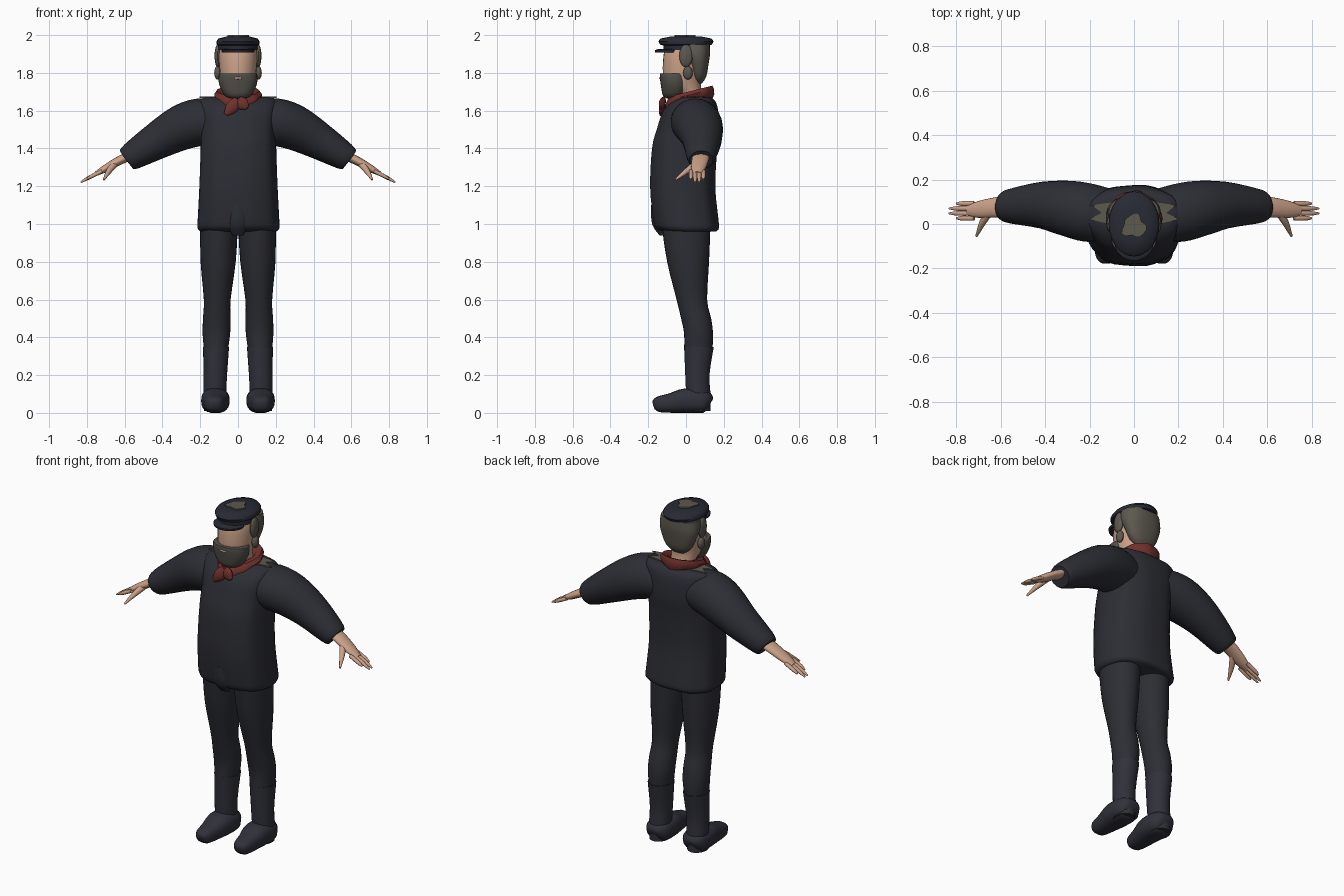
import bpy
import bmesh
from math import cos, sin, pi, copysign
from mathutils import Vector

default_cube = bpy.data.objects.get("Cube")
if default_cube:
    bpy.data.objects.remove(default_cube, do_unlink=True)

X_AXIS, Y_AXIS = Vector((1, 0, 0)), Vector((0, 1, 0))
parts = []


def material(name, red, green, blue):
    mat = bpy.data.materials.new(name)
    mat.use_nodes = True
    mat.diffuse_color = (red, green, blue, 1)
    shader = mat.node_tree.nodes["Principled BSDF"]
    shader.inputs["Base Color"].default_value = mat.diffuse_color
    shader.inputs["Roughness"].default_value = .9
    return mat


wool = material("dark wool", .026, .027, .035)
leather = material("boot leather", .029, .03, .042)
cap_cloth = material("cap cloth", .021, .023, .034)
scarf_red = material("scarf red", .16, .03, .025)
skin = material("skin", .6, .36, .25)
hair_grey = material("hair grey", .11, .1, .08)
beard_grey = material("beard grey", .085, .08, .066)


def finish(name, mat, bm, mirror):
    """Turn a bmesh into a named object, optionally mirrored over x."""
    bmesh.ops.recalc_face_normals(bm, faces=bm.faces)
    mesh = bpy.data.meshes.new(name)
    bm.to_mesh(mesh)
    bm.free()
    mesh.materials.append(mat)
    obj = bpy.data.objects.new(name, mesh)
    bpy.context.scene.collection.objects.link(obj)
    if mirror:
        modifier = obj.modifiers.new("mirror", "MIRROR")
        modifier.use_mirror_merge = False
    parts.append(obj)


def smooth_rows(rows, steps):
    """Fill in rows along a smooth curve through the given ones."""
    rows = [Vector(row) for row in rows]
    padded = [rows[0], *rows, rows[-1]]
    result = []
    for before, start, end, after in zip(padded, padded[1:], padded[2:], padded[3:]):
        for step in range(steps):
            t = step / steps
            bend_in, bend_out = (end - before) / 2, (after - start) / 2
            curve = (start - end) * 2 + bend_in + bend_out
            bow = (end - start) * 3 - bend_in * 2 - bend_out
            result.append(start + bend_in * t + bow * t ** 2 + curve * t ** 3)
    return result + [rows[-1]]


def skin_rings(name, mat, rings, mirror, sides, square=1, ripple=0):
    """Bridge rings given as (center, first axis, second axis) and close both ends."""
    bm = bmesh.new()
    loops = []
    for center, u, v in rings:
        loop = []
        for k in range(sides):
            angle = 2 * pi * k / sides
            across, along = (copysign(abs(w) ** square, w) for w in (cos(angle), sin(angle)))
            wave = 1 + ripple * cos(9 * angle)
            loop.append(bm.verts.new(center + (u * across + v * along) * wave))
        loops.append(loop)
    for low, high in zip(loops, loops[1:]):
        for k in range(sides):
            j = (k + 1) % sides
            bm.faces.new((low[k], low[j], high[j], high[k]))
    bm.faces.new(loops[0])
    bm.faces.new(loops[-1])
    finish(name, mat, bm, mirror)


def upright(name, mat, rows, x=0, lean=0, tilt=0, steps=3, mirror=False, sides=28, **shape):
    """Stack level rings from rows of (z, half width, front y, back y)."""
    rings = []
    for z, width, front, back in smooth_rows(rows, steps):
        center = Vector((x + lean * z, (front + back) / 2, z))
        rings.append((center, X_AXIS * width, Vector((0, 1, tilt)) * (back - front) / 2))
    skin_rings(name, mat, rings, mirror, sides, **shape)


def limb(name, mat, rows, side=Y_AXIS, wide=1, mirror=True, sides=16, **shape):
    """Sweep rings along a path from rows of (x, y, z, radius)."""
    rows = smooth_rows(rows, 3)
    path = [row.to_3d() for row in rows]
    rings = []
    for i, row in enumerate(rows):
        ahead = (path[min(i + 1, len(path) - 1)] - path[max(i - 1, 0)]).normalized()
        v = (side - ahead * side.dot(ahead)).normalized()
        rings.append((path[i], ahead.cross(v) * row[3], v * row[3] * wide))
    skin_rings(name, mat, rings, mirror, sides, **shape)


def ball(name, mat, center, size, mirror=False):
    bm = bmesh.new()
    bmesh.ops.create_uvsphere(bm, u_segments=16, v_segments=10, radius=1)
    bmesh.ops.scale(bm, vec=size, verts=bm.verts)
    bmesh.ops.translate(bm, vec=center, verts=bm.verts)
    finish(name, mat, bm, mirror)


def plate(name, mat, points, z, mirror=False):
    """Thin level plate from an outline."""
    bm = bmesh.new()
    face = bm.faces.new([bm.verts.new((x, y, z)) for x, y in points])
    extruded = bmesh.ops.extrude_face_region(bm, geom=[face])["geom"]
    top = [item for item in extruded if isinstance(item, bmesh.types.BMVert)]
    bmesh.ops.translate(bm, vec=(0, 0, .007), verts=top)
    finish(name, mat, bm, mirror)


# Jacket body, front flap and sleeves
upright("jacket", wool, [
    (.96, .2, -.12, .16), (.98, .217, -.16, .175), (1.04, .215, -.175, .17),
    (1.2, .207, -.19, .155), (1.4, .2, -.18, .165), (1.5, .2, -.155, .175),
    (1.6, .21, -.12, .17), (1.65, .21, -.07, .155), (1.67, .18, -.03, .13),
], sides=36, square=.8, ripple=.012)
upright("jacket_front_flap", wool, [(.94, .03, -.14, -.11), (1, .05, -.18, -.12), (1.1, .03, -.185, -.15)])
limb("sleeve", wool, [
    (.1, .04, 1.54, .11), (.2, .05, 1.54, .125), (.3, .07, 1.51, .12),
    (.42, .085, 1.445, .1), (.56, .08, 1.36, .074), (.59, .08, 1.34, .06),
], wide=1.05, sides=24)

# Trousers and boots, the legs spreading toward the floor
stance = {"x": .125, "lean": -.025, "mirror": True}
upright("trouser_leg", wool, [
    (1, .1, -.13, .13), (.8, .093, -.1, .122), (.6, .071, -.05, .112),
    (.5, .073, -.026, .133), (.42, .073, -.01, .143), (.33, .063, -.01, .14),
], **stance)
upright("boot_shaft", leather, [
    (.35, .069, -.01, .147), (.2, .062, -.004, .124), (.1, .06, 0, .13), (.01, .055, 0, .13),
], **stance)
limb("boot_foot", leather, [
    (.125, -.173, .04, .02), (.125, -.15, .045, .04), (.123, -.08, .052, .052),
    (.12, 0, .065, .065), (.12, .1, .06, .06), (.12, .13, .05, .03),
], side=X_AXIS, wide=1.15, sides=24, square=.8)

# Hands: palm, fingers and thumb
limb("palm", skin, [
    (.55, .08, 1.37, .025), (.62, .075, 1.34, .024), (.7, .065, 1.295, .02), (.75, .06, 1.267, .012),
], wide=1.9)
for i, finger in enumerate(("index", "middle", "ring", "little")):
    y = .026 + .022 * i
    reach = .05 if finger in ("index", "little") else .083
    limb(finger + "_finger", skin, [
        (.72, y, 1.28, .01), (.75 + reach / 2, y, 1.265 - reach / 4, .01),
        (.75 + reach, y, 1.262 - reach / 2, .004),
    ], wide=1.1, sides=10)
limb("thumb", skin, [
    (.65, .055, 1.32, .018), (.68, .01, 1.285, .016), (.71, -.055, 1.235, .005),
], sides=10)

# Head, ears, beard, mouth and hair
upright("head", skin, [
    (1.62, .065, -.02, .1), (1.69, .07, -.04, .085), (1.74, .085, -.11, .08),
    (1.8, .096, -.123, .088), (1.9, .102, -.118, .105), (1.95, .09, -.1, .1),
])
upright("beard", beard_grey, [
    (1.663, .03, -.095, -.03), (1.68, .07, -.122, -.01), (1.74, .1, -.134, .01),
    (1.79, .102, -.139, .01), (1.798, .096, -.132, 0),
], square=.85)
ball("mouth", skin, (0, -.136, 1.772), (.025, .006, .006))
upright("hair", hair_grey, [
    (1.745, .04, .05, .085), (1.78, .08, .03, .107), (1.85, .11, .01, .12),
    (1.9, .12, -.02, .127), (1.95, .113, -.026, .126),
], square=.85)
ball("ear", hair_grey, (.108, .01, 1.8), (.018, .025, .036), mirror=True)
ball("sideburn", hair_grey, (.108, 0, 1.89), (.016, .036, .06), mirror=True)

# Cap with its peak and a worn patch on the crown
upright("cap", cap_cloth, [
    (1.92, .106, -.118, .118), (1.945, .104, -.12, .12), (1.95, .112, -.138, .138),
    (1.967, .114, -.146, .146), (1.982, .104, -.135, .135), (1.993, .06, -.08, .08),
], steps=1, sides=32)
upright("cap_peak", cap_cloth, [
    (1.908, .085, -.163, 0), (1.92, .088, -.165, 0), (1.926, .08, -.15, 0),
], steps=1)
patch = []
for k in range(24):
    angle = 2 * pi * k / 24
    size = .052 * (1 + .15 * cos(3 * angle + pi / 2) + .1 * cos(5 * angle))
    patch.append((size * cos(angle), size * sin(angle) - .01))
plate("crown_patch", hair_grey, patch, z=1.993)

# Scarf with its knot tails, and the patches beside the collar
upright("scarf", scarf_red, [
    (1.63, .085, -.11, .14), (1.655, .118, -.112, .15), (1.685, .126, -.1, .147),
    (1.705, .112, -.08, .14), (1.7, .08, -.055, .115), (1.67, .06, -.03, .09),
], tilt=.25, steps=1, sides=32, ripple=.02)
for side, x, drop in (("right", -.065, .075), ("left", .05, .04)):
    limb("scarf_tail_" + side, scarf_red, [
        (0, -.118, 1.655, .025), (x / 2, -.128, 1.655 - drop / 2, .034), (x, -.135, 1.655 - drop, .012),
    ], wide=.5, mirror=False, sides=10)
plate("collar_patch", hair_grey, [
    (.08, .1), (.19, .085), (.145, .05), (.205, .02), (.13, .005), (.08, .01),
], z=1.668, mirror=True)

# Smooth shading with sharp edges kept
bpy.ops.object.select_all(action="DESELECT")
for obj in parts:
    obj.select_set(True)
bpy.context.view_layer.objects.active = parts[0]
bpy.ops.object.shade_smooth_by_angle(angle=.8)
